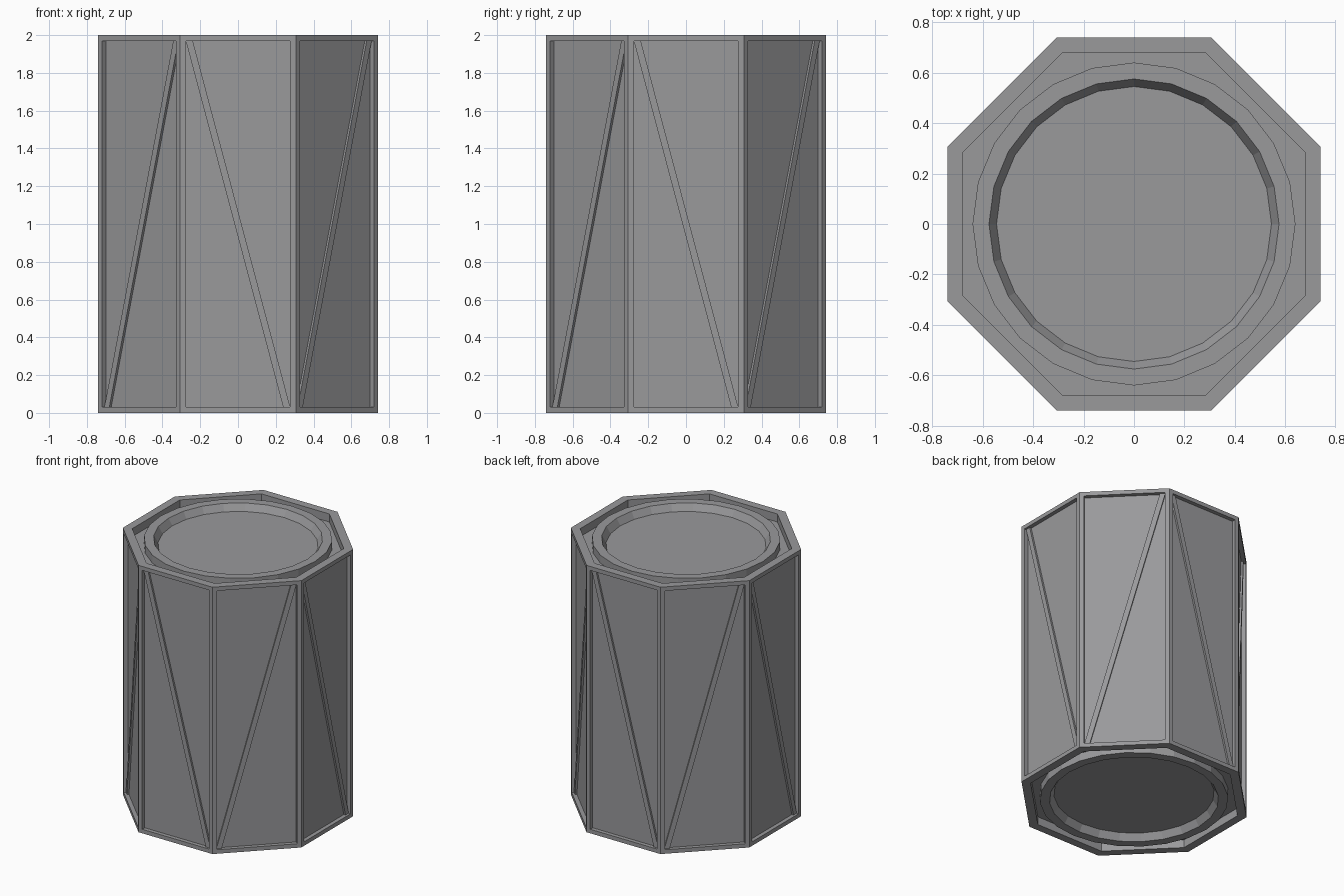
import bpy, bmesh, math
from mathutils import Matrix

if "Cube" in bpy.data.objects:
    bpy.data.objects.remove(bpy.data.objects["Cube"])

APOTHEM, HEIGHT = 0.74, 2.0
RECESS = 0.03          # depth of side panels
FRAME = 0.03           # width of frame around each panel
RIM, GROOVE = 0.06, 0.06

metal = bpy.data.materials.new("grey metal")
metal.diffuse_color = (0.32, 0.32, 0.33, 1)
metal.use_nodes = True
metal.node_tree.nodes["Principled BSDF"].inputs["Base Color"].default_value = metal.diffuse_color


def finish(bm, name):
    bmesh.ops.recalc_face_normals(bm, faces=bm.faces)
    mesh = bpy.data.meshes.new(name)
    bm.to_mesh(mesh)
    bm.free()
    mesh.materials.append(metal)
    obj = bpy.data.objects.new(name, mesh)
    bpy.context.collection.objects.link(obj)
    return obj


def sink(bm, faces, width, depth):
    """Inset each face, then push it straight inwards."""
    for f in faces:
        bmesh.ops.inset_region(bm, faces=[f], thickness=width, use_even_offset=True)
        f.normal_update()
        shift = -f.normal * depth
        new = bmesh.ops.extrude_discrete_faces(bm, faces=[f])["faces"][0]
        bmesh.ops.translate(bm, vec=shift, verts=new.verts[:])


# Octagonal body with sunken side panels and sunken ends
bm = bmesh.new()
r = APOTHEM / math.cos(math.pi / 8)
bmesh.ops.create_cone(
    bm, cap_ends=True, segments=8, radius1=r, radius2=r, depth=HEIGHT,
    matrix=Matrix.Translation((0, 0, HEIGHT / 2)) @ Matrix.Rotation(math.pi / 8, 4, 'Z'))
bm.normal_update()
sides = [f for f in bm.faces if abs(f.normal.z) < 0.5]
caps = [f for f in bm.faces if abs(f.normal.z) > 0.5]
sink(bm, sides, FRAME, RECESS)
sink(bm, caps, RIM, GROOVE)
finish(bm, "octagonal_body")

# Diagonal brace on each panel, direction alternating around the body
half = APOTHEM * math.tan(math.pi / 8) - FRAME
low, high = FRAME, HEIGHT - FRAME
floor_y, front_y = -APOTHEM + RECESS + 0.005, -APOTHEM + 0.016
bm = bmesh.new()
for k in range(8):
    sx = 1 if k % 2 == 0 else -1
    rot = Matrix.Rotation(k * math.pi / 4, 4, 'Z')
    outline = [(-half, high), (-half + 0.037, high), (half, low), (half - 0.037, low)]
    front, back = [[bm.verts.new(rot @ Matrix.Translation((sx * x, y, z)).translation)
                    for x, z in outline] for y in (front_y, floor_y)]
    bm.faces.new(front)
    bm.faces.new(back[::-1])
    for i in range(4):
        j = (i + 1) % 4
        bm.faces.new((front[j], front[i], back[i], back[j]))
finish(bm, "diagonal_braces")


# Round end cap: raised ring with a bevelled, sunken disc
def end_cap(name, top):
    profile = [(0.545, 0.05), (0.575, 0.0), (0.64, 0.0), (0.64, GROOVE + 0.01)]
    n = 24
    bm = bmesh.new()
    loops = []
    for rad, d in profile:
        z = HEIGHT - d if top else d
        loops.append([bm.verts.new((rad * math.cos(2 * math.pi * i / n),
                                    rad * math.sin(2 * math.pi * i / n), z))
                      for i in range(n)])
    for a, b in zip(loops, loops[1:]):
        for i in range(n):
            j = (i + 1) % n
            bm.faces.new((a[i], a[j], b[j], b[i]))
    bm.faces.new(loops[0])
    bm.faces.new(loops[-1])
    finish(bm, name)


end_cap("top_cap", True)
end_cap("bottom_cap", False)
